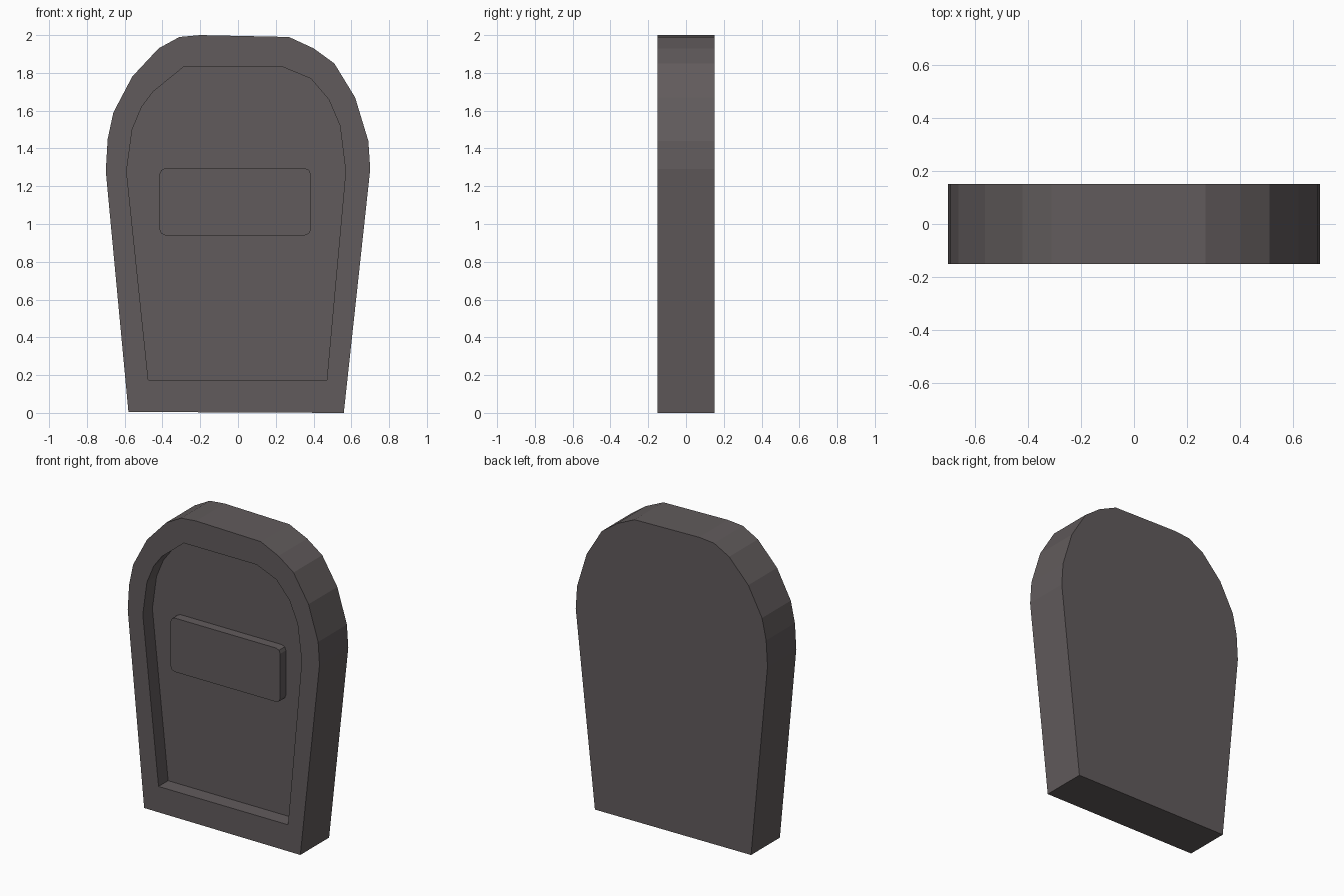
import bpy, bmesh

if "Cube" in bpy.data.objects:
    bpy.data.objects.remove(bpy.data.objects["Cube"])

mat = bpy.data.materials.new("dark_stone")
mat.diffuse_color = (0.12, 0.105, 0.107, 1)
mat.use_nodes = True
mat.node_tree.nodes["Principled BSDF"].inputs["Base Color"].default_value = mat.diffuse_color


def slab(name, outline, y0, y1):
    """Extrude an (x, z) outline from y0 to y1."""
    bm = bmesh.new()
    face = bm.faces.new([bm.verts.new((x, y0, z)) for x, z in outline])
    ext = bmesh.ops.extrude_face_region(bm, geom=[face], use_keep_orig=True)
    verts = [g for g in ext["geom"] if isinstance(g, bmesh.types.BMVert)]
    bmesh.ops.translate(bm, verts=verts, vec=(0, y1 - y0, 0))
    bmesh.ops.recalc_face_normals(bm, faces=bm.faces)
    me = bpy.data.meshes.new(name)
    bm.to_mesh(me)
    bm.free()
    ob = bpy.data.objects.new(name, me)
    me.materials.append(mat)
    bpy.context.collection.objects.link(ob)
    return ob


# Tombstone body, hand-cut arch outline
outer = [(-0.58, 0.005), (0.56, 0.0), (0.70, 1.29), (0.69, 1.44), (0.62, 1.67),
         (0.51, 1.85), (0.40, 1.93), (0.27, 1.99), (-0.20, 2.0), (-0.31, 1.99),
         (-0.42, 1.93), (-0.56, 1.78), (-0.66, 1.59), (-0.69, 1.45), (-0.70, 1.28)]
body = slab("tombstone", outer, -0.15, 0.15)

# Recessed front panel
inner = [(-0.475, 0.175), (0.47, 0.175), (0.57, 1.28), (0.54, 1.52), (0.48, 1.66),
         (0.385, 1.77), (0.24, 1.83), (-0.29, 1.83), (-0.45, 1.70),
         (-0.51, 1.62), (-0.56, 1.50), (-0.59, 1.28)]
cutter = slab("recess_cutter", inner, -0.25, -0.05)
cutter.hide_render = True
mod = body.modifiers.new("recess", 'BOOLEAN')
mod.operation = 'DIFFERENCE'
mod.solver = 'EXACT'
mod.object = cutter
bpy.context.view_layer.objects.active = body
bpy.ops.object.modifier_apply(modifier=mod.name)
bpy.data.objects.remove(cutter)

# Raised name plate with clipped corners
l, r, b, t, c = -0.415, 0.385, 0.94, 1.295, 0.03
plate = []
for x, z, sx, sz in ((l, b, 1, 1), (r, b, -1, 1), (r, t, -1, -1), (l, t, 1, -1)):
    corner = [(x, z + sz * c), (x + sx * c * .3, z + sz * c * .3), (x + sx * c, z)]
    plate += corner if sx == sz else corner[::-1]
slab("plate", plate, -0.11, -0.05)
